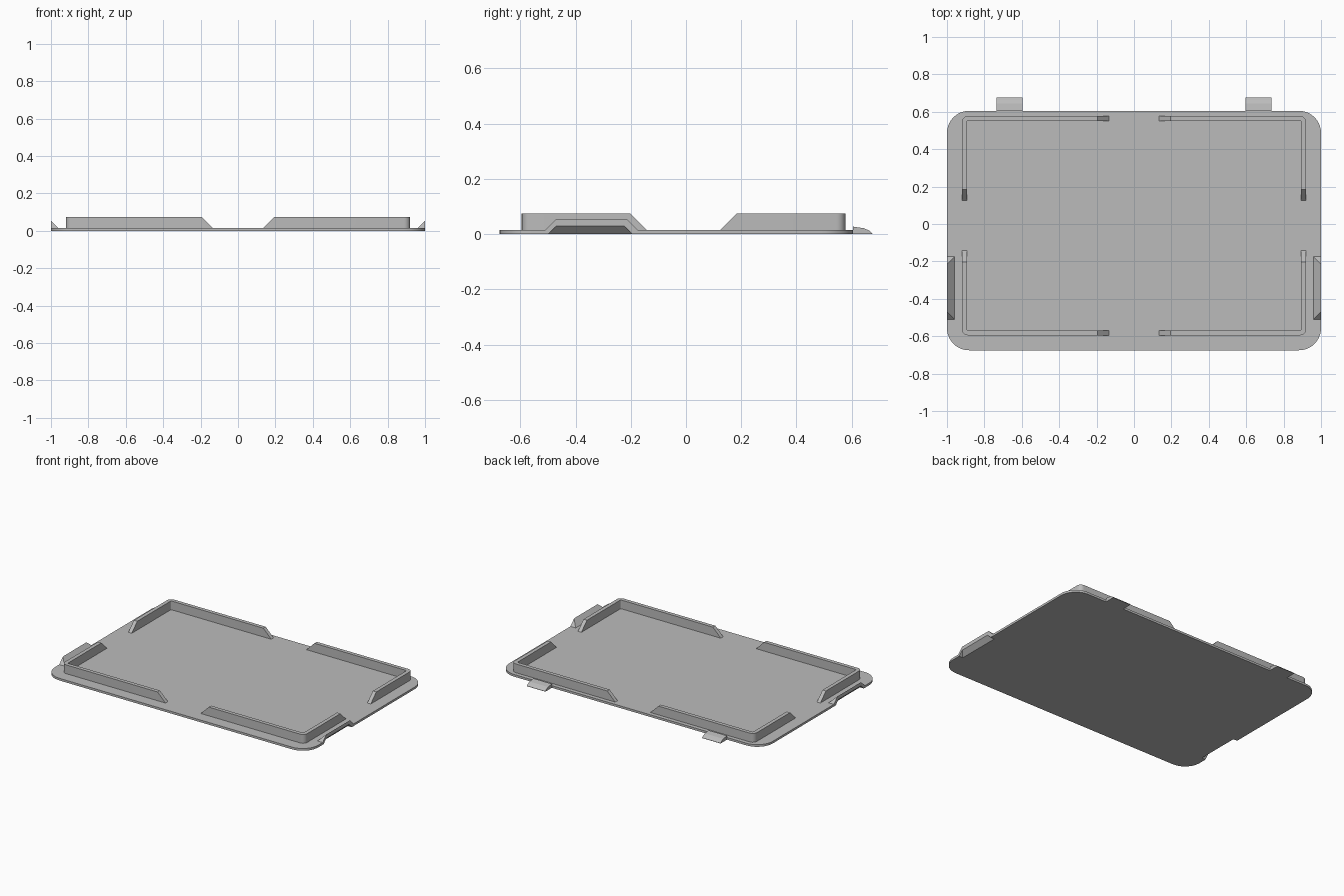
import bpy, bmesh, math
from mathutils import Vector

if "Cube" in bpy.data.objects:
    bpy.data.objects.remove(bpy.data.objects["Cube"], do_unlink=True)

grey = bpy.data.materials.new("plain grey")
grey.use_nodes = True
grey.diffuse_color = (0.5, 0.5, 0.5, 1)
grey.node_tree.nodes["Principled BSDF"].inputs["Base Color"].default_value = (0.5, 0.5, 0.5, 1)

THICK = 0.015           # plate thickness
RIM_TOP = 0.075
MID_Y = -0.009          # centre of the rim


def finish(name, bm, smooth=False):
    bmesh.ops.recalc_face_normals(bm, faces=bm.faces)
    mesh = bpy.data.meshes.new(name)
    bm.to_mesh(mesh)
    bm.free()
    mesh.materials.append(grey)
    obj = bpy.data.objects.new(name, mesh)
    bpy.context.collection.objects.link(obj)
    if smooth:
        bpy.ops.object.select_all(action="DESELECT")
        obj.select_set(True)
        bpy.context.view_layer.objects.active = obj
        bpy.ops.object.shade_smooth_by_angle(angle=math.radians(30))
    return obj


def hull(name, points):
    bm = bmesh.new()
    for p in points:
        bm.verts.new(p)
    bmesh.ops.convex_hull(bm, input=bm.verts)
    bmesh.ops.dissolve_limit(bm, angle_limit=0.01, verts=bm.verts, edges=bm.edges)
    return finish(name, bm)


def cut(obj, cutter):
    mod = obj.modifiers.new("recess", "BOOLEAN")
    mod.operation, mod.solver, mod.object = "DIFFERENCE", "EXACT", cutter
    bpy.context.view_layer.objects.active = obj
    bpy.ops.object.modifier_apply(modifier=mod.name)


def arc(cx, cy, r, start, steps=6):
    angles = [math.radians(start + 90 * i / steps) for i in range(steps + 1)]
    return [(cx + r * math.cos(a), cy + r * math.sin(a)) for a in angles]


# Base plate with rounded corners
def base_plate():
    r, hx, y0, y1 = 0.118, 1.0, -0.675, 0.605
    pts = (arc(hx - r, y1 - r, r, 0, 10) + arc(r - hx, y1 - r, r, 90, 10)
           + arc(r - hx, y0 + r, r, 180, 10) + arc(hx - r, y0 + r, r, 270, 10))
    bm = bmesh.new()
    face = bm.faces.new([bm.verts.new((x, y, 0)) for x, y in pts])
    new = bmesh.ops.extrude_face_region(bm, geom=[face])["geom"]
    bmesh.ops.translate(bm, vec=(0, 0, THICK),
                        verts=[v for v in new if isinstance(v, bmesh.types.BMVert)])
    return finish("base_plate", bm, smooth=True)


# L-shaped rim wall around one corner, with sloping ends
def rim_corner(name, sx, sy):
    hx, hy, wall, r = 0.92, 0.586, 0.026, 0.032
    outer = arc(hx - r, hy - r, r, 0)
    inner = arc(hx - r, hy - r, r - wall, 0)
    gap, slope = 0.134, 0.06

    def ring(z, end):
        o = [(hx, end)] + outer + [(end, hy)]
        i = [(hx - wall, end)] + inner + [(end, hy - wall)]
        return [bm.verts.new((sx * x, MID_Y + sy * y, z)) for x, y in o + i[::-1]]

    bm = bmesh.new()
    low = ring(THICK, gap)
    high = ring(RIM_TOP, gap + slope)
    n = len(low)
    for k in range(n):
        m = (k + 1) % n
        bm.faces.new((low[k], low[m], high[m], high[k]))
    for loop in (low, high):
        for k in range(n // 2 - 1):
            bm.faces.new((loop[k], loop[k + 1], loop[n - 2 - k], loop[n - 1 - k]))
    finish(name, bm, smooth=True)


plate = base_plate()
for sx, side in ((1, "left"), (-1, "right")):
    for sy, end in ((1, "back"), (-1, "front")):
        rim_corner(f"rim_{end}_{side}", sx, sy)

    # Hipped finger grip on the short edge, hollowed from below
    grip = hull(f"grip_{side}", [
        (sx * 0.96, -0.51, THICK), (sx * 0.96, -0.175, THICK),
        (sx, -0.51, THICK), (sx, -0.175, THICK),
        (sx, -0.47, 0.055), (sx, -0.215, 0.055)])
    recess = hull("recess_cutter", [
        (sx * 0.96, -0.51, -0.01), (sx * 0.96, -0.185, -0.01),
        (sx * 1.05, -0.51, -0.01), (sx * 1.05, -0.185, -0.01),
        (sx, -0.47, 0.03), (sx, -0.225, 0.03),
        (sx * 1.05, -0.47, 0.03), (sx * 1.05, -0.225, 0.03)])
    cut(grip, recess)
    cut(plate, recess)
    bpy.data.objects.remove(recess, do_unlink=True)

    # Tapered tab on the back edge
    profile = [(0.605, 0), (0.605, 0.027), (0.645, 0.021), (0.663, 0.013), (0.675, 0.002), (0.675, 0)]
    hull(f"back_tab_{side}", [(sx * x, y, z) for x in (0.595, 0.735) for y, z in profile])
